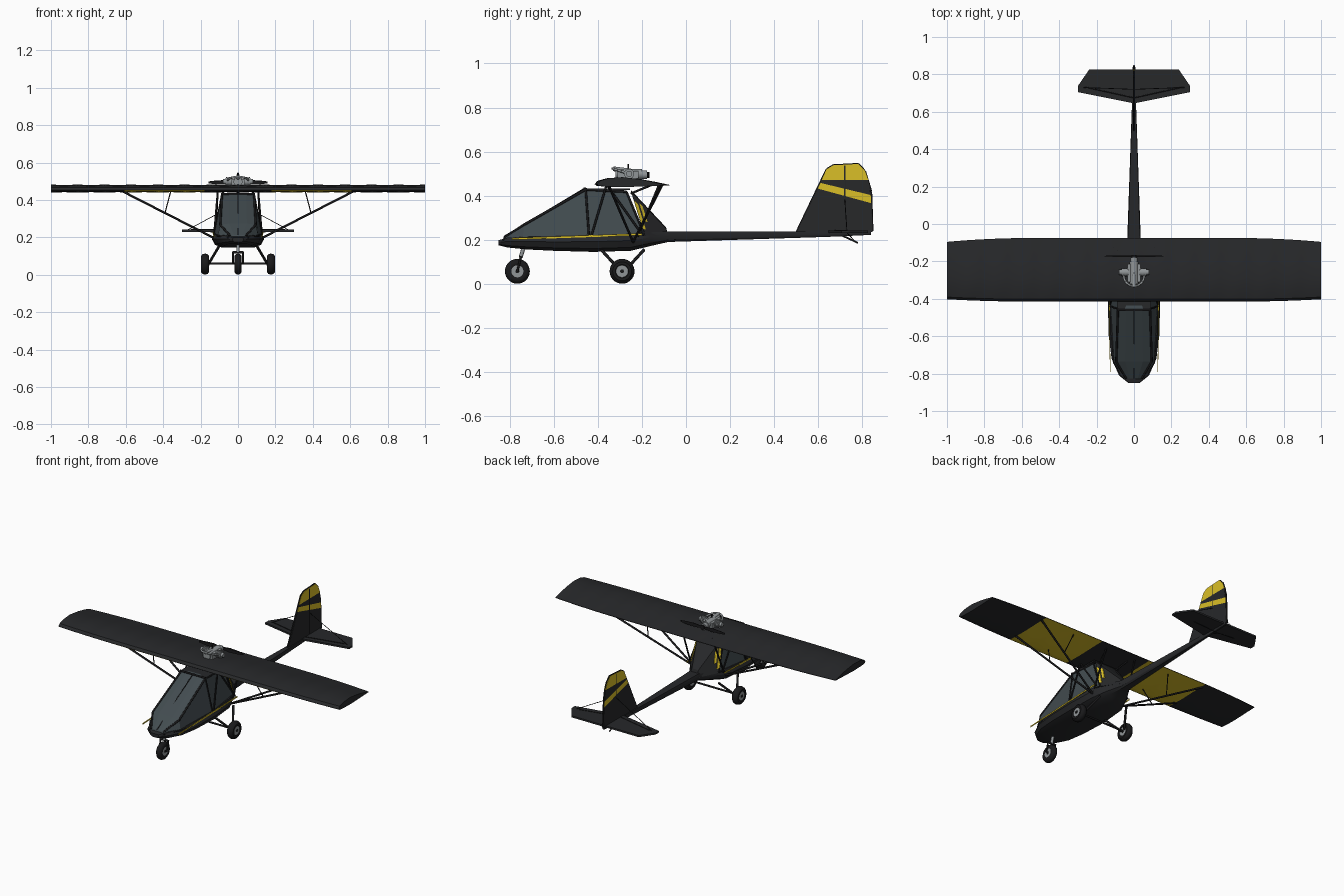
import bpy, bmesh, math
from mathutils import Vector

if "Cube" in bpy.data.objects:
    bpy.data.objects.remove(bpy.data.objects["Cube"])

def material(name, rgb):
    m = bpy.data.materials.new(name)
    m.diffuse_color = (*rgb, 1)
    m.use_nodes = True
    m.node_tree.nodes["Principled BSDF"].inputs["Base Color"].default_value = m.diffuse_color
    return m

DARK = material("dark_fabric", (0.02, 0.021, 0.023))
BLACK = material("black", (0.01, 0.01, 0.011))
GLASS = material("tinted_glass", (0.055, 0.072, 0.08))
YELLOW = material("yellow", (0.7, 0.52, 0.02))
METAL = material("metal", (0.28, 0.3, 0.31))

def finish(name, bm, mat, smooth=None):
    bmesh.ops.recalc_face_normals(bm, faces=bm.faces)
    me = bpy.data.meshes.new(name)
    bm.to_mesh(me)
    bm.free()
    ob = bpy.data.objects.new(name, me)
    bpy.context.collection.objects.link(ob)
    me.materials.append(mat)
    if smooth:
        bpy.context.view_layer.objects.active = ob
        ob.select_set(True)
        bpy.ops.object.shade_smooth_by_angle(angle=math.radians(smooth))
        ob.select_set(False)
    return ob

def loft(name, rings, mat, smooth=None):
    bm = bmesh.new()
    rows = [[bm.verts.new(p) for p in r] for r in rings]
    n = len(rows[0])
    for a, b in zip(rows, rows[1:]):
        for i in range(n):
            bm.faces.new((a[i], a[(i + 1) % n], b[(i + 1) % n], b[i]))
    bm.faces.new(rows[0])
    bm.faces.new(rows[-1])
    return finish(name, bm, mat, smooth)

def tube(name, a, b, r, mat=BLACK, sides=8, r2=None):
    a, b = Vector(a), Vector(b)
    d = (b - a).normalized()
    u = d.orthogonal().normalized()
    v = d.cross(u)
    ang = [2 * math.pi * i / sides for i in range(sides)]
    ring = lambda c, q: [c + (u * math.cos(t) + v * math.sin(t)) * q for t in ang]
    return loft(name, [ring(a, r), ring(b, r if r2 is None else r2)], mat, 50)

def box(name, lo, hi, mat):
    ring = lambda z: [(lo[0], lo[1], z), (hi[0], lo[1], z), (hi[0], hi[1], z), (lo[0], hi[1], z)]
    return loft(name, [ring(lo[2]), ring(hi[2])], mat)

def fin_plate(name, yz, mat, t=0.006):
    return loft(name, [[(x, y, z) for y, z in yz] for x in (-t, t)], mat)

# lower hull running back into the tail boom: y, half width, bottom, top
hull = [(-0.85, .03, .175, .198), (-0.81, .08, .165, .21), (-0.72, .12, .156, .215),
        (-0.6, .135, .15, .218), (-0.42, .14, .145, .222), (-0.25, .128, .15, .228),
        (-0.16, .085, .172, .235), (-0.08, .036, .19, .237), (0.64, .011, .213, .238), (0.84, .008, .222, .24)]
rings = []
for y, w, b, t in hull:
    h = t - b
    half = [(.6 * w, b), (.88 * w, b + .2 * h), (w, b + .6 * h), (.9 * w, t)]
    rings.append([(x, y, z) for x, z in half] + [(-x, y, z) for x, z in reversed(half)])
loft("hull_and_tail_boom", rings, DARK, 30)

# canopy sections: bottom (y, half width, z), top (y, half width, z)
canopy = [((-.83, .05, .2), (-.825, .042, .208)), ((-.74, .108, .208), (-.735, .095, .268)),
          ((-.44, .126, .216), (-.455, .086, .428)), ((-.19, .1, .225), (-.27, .083, .418))]
def section(s):
    (yb, wb, zb), (yt, wt, zt) = s
    return [(-wb, yb, zb), (wb, yb, zb), (wt, yt, zt), (.5 * wt, yt, zt + .006),
            (-.5 * wt, yt, zt + .006), (-wt, yt, zt)]
loft("canopy_glass", [section(s) for s in canopy], GLASS)
box("roof_panel", (-.09, -.455, .425), (.09, -.255, .433), DARK)
tube("windscreen_top_frame", (-.09, -.46, .432), (.09, -.46, .432), .006)
tube("windscreen_centre_frame", (0, -.825, .215), (0, -.455, .436), .003)

# rear fairing behind the canopy
rear = ((-.08, .036, .215), (-.09, .022, .25))
front = ((-.188, .102, .22), (-.25, .085, .42))
loft("rear_fairing", [section(front), section(rear)], DARK)

def fairing_point(s, u, v):
    P = lambda q: Vector((s * (q[1] + .004), q[0], q[2]))
    a, b = P(front[1]).lerp(P(front[0]), v), P(rear[1]).lerp(P(rear[0]), v)
    return a.lerp(b, u)

for s in (-1, 1):
    side = "left" if s < 0 else "right"
    # canopy frames and yellow trim
    for i, (p, q) in enumerate(zip(canopy, canopy[1:])):
        for k, r in ((0, .005), (1, .006)):
            tube(f"canopy_rail_{side}", (s * p[k][1], p[k][0], p[k][2]), (s * q[k][1], q[k][0], q[k][2]), r)
    for p in canopy[2:]:
        tube(f"canopy_post_{side}", (s * p[0][1], p[0][0], p[0][2]), (s * p[1][1], p[1][0], p[1][2]), .005)
    for u0, u1, v0, v1 in ((.02, .13, .2, .85), (.2, .3, .12, .6)):
        quad = [fairing_point(s, u, v) for u, v in ((u0, v0), (u1, v0), (u1, v1), (u0, v1))]
        loft(f"fairing_stripe_{side}", [quad, [p - Vector((s * .004, 0, 0)) for p in quad]], YELLOW)
    trim = [(-.79, .2), (-.2, .22), (-.2, .229), (-.79, .208)]
    loft(f"hull_stripe_{side}", [[(s * (x + (-.006 if y < -.5 else 0)), y, z) for y, z in trim]
                                 for x in (.132, .135)], YELLOW)
    # cabane struts carrying the wing
    for a, b in (((.128, -.43, .215), (.108, -.36, .45)), ((.108, -.36, .45), (.12, -.2, .225)),
                 ((.108, -.12, .455), (.12, -.22, .215)), ((.09, -.14, .455), (.06, -.25, .41))):
        tube(f"cabane_strut_{side}", (s * a[0], *a[1:]), (s * b[0], *b[1:]), .005)
    # wing struts and jury struts
    foot = (s * .115, -.24, .19)
    for y in (-.35, -.11):
        tube(f"wing_strut_{side}", foot, (s * .615, y, .445), .006)
    for y0, y1 in ((-.3, -.35), (-.17, -.12)):
        tube(f"jury_strut_{side}", (s * .39, y0, .332), (s * .36, y1, .445), .003, sides=6)
    # main gear legs
    for y0, y1 in ((-.385, -.3), (-.19, -.275)):
        tube(f"main_gear_leg_{side}", (s * .1, y0, .155), (s * .155, y1, .062), .007)
    # tail bracing wires
    tube(f"upper_tail_wire_{side}", (s * .27, .73, .24), (0, .72, .385), .002, sides=5)
    tube(f"lower_tail_wire_{side}", (s * .16, .73, .232), (0, .76, .2), .002, sides=5)

# wheels
def wheel(name, x, y, w):
    R, c = .0365, .057
    bm = bmesh.new()
    rows = []
    for i in range(28):
        t = 2 * math.pi * i / 28
        row = []
        for j in range(10):
            p = 2 * math.pi * j / 10
            r = R + .02 * math.cos(p)
            row.append(bm.verts.new((x + w * math.sin(p), y + r * math.cos(t), c + r * math.sin(t))))
        rows.append(row)
    for i in range(28):
        a, b = rows[i], rows[(i + 1) % 28]
        for j in range(10):
            bm.faces.new((a[j], a[(j + 1) % 10], b[(j + 1) % 10], b[j]))
    finish(name + "_tyre", bm, BLACK, 40)
    tube(name + "_hub", (x - w * .85, y, c), (x + w * .85, y, c), .032, METAL, 24)
    tube(name + "_hub_cap", (x - w, y, c), (x + w, y, c), .009, BLACK, 12)

wheel("left_wheel", -.176, -.29, .023)
wheel("right_wheel", .176, -.29, .023)
wheel("nose_wheel", 0, -.765, .02)
tube("main_axle", (-.17, -.29, .06), (.17, -.29, .06), .006)
for s in (-1, 1):
    tube("nose_fork_leg", (s * .027, -.765, .057), (s * .027, -.75, .12), .005)
tube("nose_fork_crown", (-.03, -.75, .12), (.03, -.75, .12), .007)
tube("nose_leg", (0, -.75, .12), (0, -.735, .17), .009, METAL)

# fabric wing: airfoil swept along the span, sagging between ribs
foil = [(-.415, .452), (-.402, .467), (-.36, .479), (-.29, .484), (-.2, .474), (-.13, .461), (-.075, .449),
        (-.075, .446), (-.16, .443), (-.28, .439), (-.37, .441), (-.405, .445)]
bays, sub = 14, 4
rings = []
for i in range(bays * sub + 1):
    x = -1 + 2 * i / (bays * sub)
    sag = .005 * abs(math.sin(math.pi * i / sub))
    tip = max(0, (abs(x) - .55) / .45) ** 2
    ring = []
    for k, (y, z) in enumerate(foil):
        y = y + tip * (.013 if y < -.25 else -.02) * abs(y + .25) / .17
        ring.append((x, y, z - (sag if 1 < k < 6 else 0) + (sag * .5 if 7 < k < 11 else 0)))
    rings.append(ring)
wing = loft("wing", rings, DARK, 35)
wing.data.materials.append(YELLOW)
for f in wing.data.polygons:
    if f.normal.z < -.8 and .17 < abs(f.center.x) < .62:
        f.material_index = 1

# tail surfaces
half = [(0, .645), (.3, .705), (.3, .738), (.24, .825)]
outline = half + [(0, .825)] + [(-x, y) for x, y in reversed(half[1:])]
loft("tailplane", [[(x, y, z) for x, y in outline] for z in (.23, .241)], DARK)
for s in (-1, 1):
    tube("elevator_hinge", (0, .675, .241), (s * .25, .73, .241), .003, sides=6)
fin_plate("fin_lower", [(.5, .228), (.598, .432), (.84, .366), (.847, .235)], DARK)
fin_plate("fin_stripe", [(.598, .432), (.61, .458), (.838, .403), (.84, .366)], YELLOW)
fin_plate("fin_middle", [(.61, .458), (.615, .47), (.828, .472), (.838, .403)], DARK)
fin_plate("fin_cap", [(.615, .47), (.638, .52), (.668, .538), (.782, .544), (.812, .512), (.828, .472)], YELLOW)
rim = [(.5, .232), (.638, .52), (.668, .538), (.782, .544), (.812, .512), (.84, .42), (.846, .24)]
for a, b in zip(rim, rim[1:]):
    tube("fin_edge_tube", (0, *a), (0, *b), .0045)
tube("rudder_hinge", (0, .72, .24), (0, .72, .536), .0075, DARK)
tube("tail_skid", (0, .68, .232), (0, .78, .186), .004)

# engine on top of the wing
tube("crankcase", (0, -.32, .498), (0, -.2, .498), .024, METAL, 16)
box("engine_block", (-.036, -.31, .478), (.036, -.215, .512), METAL)
tube("gearbox", (0, -.215, .495), (0, -.178, .495), .02, METAL, 16)
for s in (-1, 1):
    tube("cylinder", (s * .03, -.258, .499), (s * .066, -.258, .499), .019, METAL, 16)
    tube("cylinder_head", (s * .066, -.258, .499), (s * .08, -.258, .499), .014, METAL, 12)
    for k in range(4):
        x = s * (.036 + .008 * k)
        tube("cooling_fin", (x, -.258, .499), (x + s * .003, -.258, .499), .023, METAL, 16)
arc = [(.055 * math.cos(t), -.275 - .058 * math.sin(t), .505 + .018 * math.sin(t))
       for t in [math.pi * i / 10 for i in range(11)]]
for a, b in zip(arc, arc[1:]):
    tube("exhaust_pipe", a, b, .006, METAL)
tube("silencer", (0, -.33, .522), (0, -.25, .512), .011, METAL, 12)
tube("spark_cap", (0, -.262, .51), (0, -.262, .544), .004, BLACK)

# propeller
tube("propeller_hub", (0, -.18, .494), (0, -.166, .494), .014, BLACK, 12)
for s in (-1, 1):
    blade = [(.008, .007, .003), (.06, .013, .004), (.12, .01, .003), (.158, .005, .002)]
    loft("propeller_blade", [[(s * x, -.172 - t, .494 - w), (s * x, -.172 + t, .494 - w * .8),
                              (s * x, -.172 + t, .494 + w), (s * x, -.172 - t, .494 + w * .8)]
                             for x, w, t in blade], BLACK)
